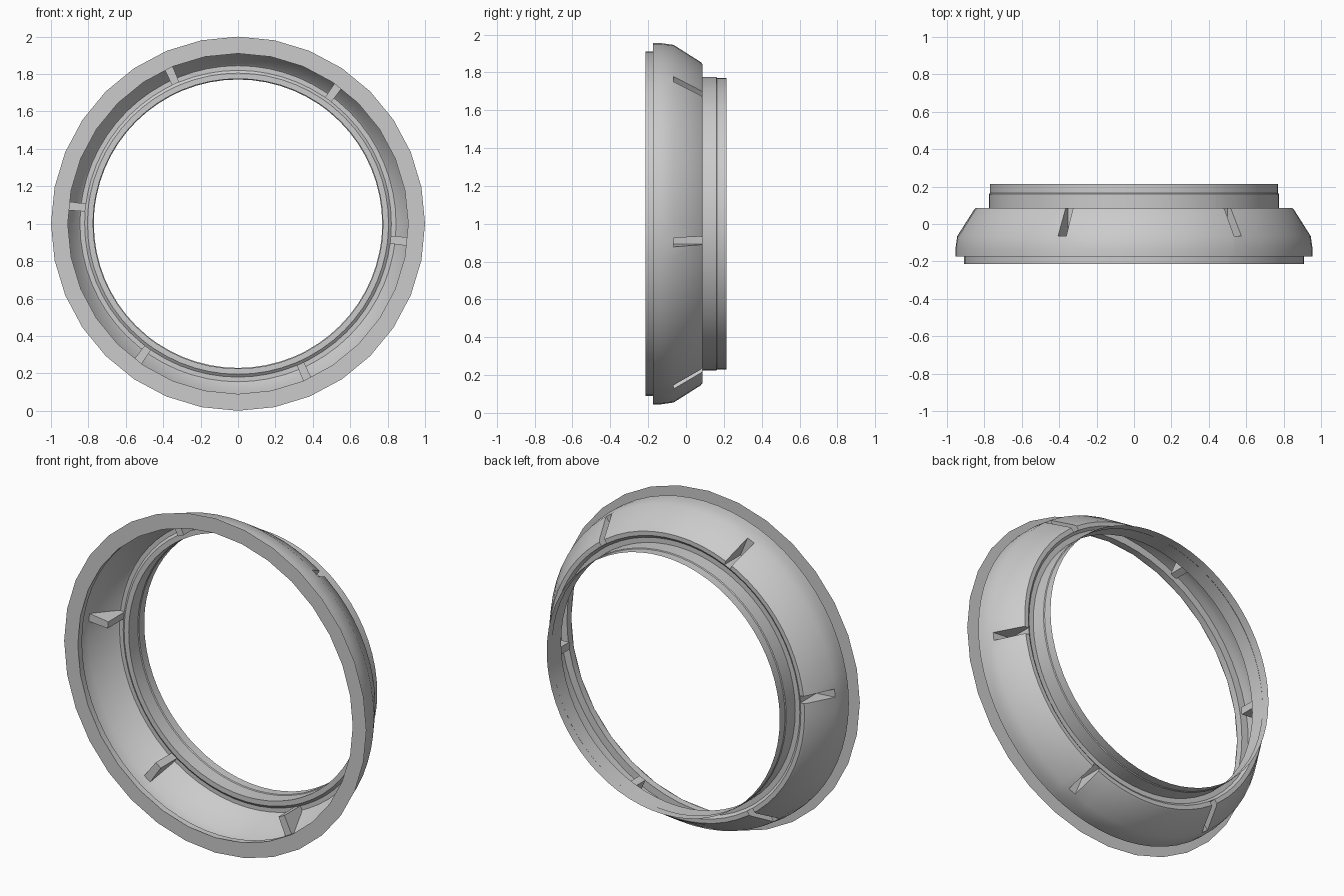
import bpy, bmesh
from math import cos, sin, radians

cube = bpy.data.objects.get("Cube")
if cube:
    bpy.data.objects.remove(cube)

grey = bpy.data.materials.new("light grey")
grey.use_nodes = True
grey.diffuse_color = (0.6, 0.6, 0.6, 1)
grey.node_tree.nodes["Principled BSDF"].inputs["Base Color"].default_value = (0.6, 0.6, 0.6, 1)


def point(bm, angle, radius, y):
    a = radians(angle)
    return bm.verts.new((radius * cos(a), y, 1 + radius * sin(a)))


def sweep(bm, profile, a, b):
    """Strip of the turned profile (radius, y) between two angles."""
    rows = [[point(bm, t, r, y) for r, y in profile] for t in (a, b)]
    for j in range(len(profile) - 1):
        bm.faces.new((rows[0][j], rows[0][j + 1], rows[1][j + 1], rows[1][j]))


def finish(bm, name):
    bmesh.ops.remove_doubles(bm, verts=bm.verts, dist=0.0005)
    mesh = bpy.data.meshes.new(name)
    bm.to_mesh(mesh)
    bm.free()
    obj = bpy.data.objects.new(name, mesh)
    bpy.context.collection.objects.link(obj)
    mesh.materials.append(grey)
    bpy.ops.object.select_all(action='DESELECT')
    obj.select_set(True)
    bpy.context.view_layer.objects.active = obj
    bpy.ops.object.shade_smooth_by_angle(angle=radians(30))


# Profiles of the thin shell, front to back
rim = [(0.91, -0.215), (0.91, -0.175), (0.955, -0.175), (0.955, -0.135), (0.945, -0.065)]
cone = [(0.945, -0.065), (0.855, 0.077), (0.845, 0.086), (0.82, 0.086)]
notch = [(0.945, -0.065), (0.82, -0.065), (0.82, 0.086)]
neck = [(0.82, 0.086), (0.805, 0.074), (0.775, 0.074), (0.775, 0.16), (0.771, 0.165), (0.771, 0.215)]

# Shell: round body with six notches in its sloping shoulder
HALF = 1.45
centres = [54 + 60 * k for k in range(6)]
edges = [c + s * HALF for c in centres for s in (-1, 1)]
regular = [k * 360 / 64 for k in range(64)]
angles = sorted([e % 360 for e in edges]
                + [a for a in regular
                   if all(abs((a - c + 180) % 360 - 180) > HALF + 0.3 for c in centres)])
bm = bmesh.new()
for a, b in zip(angles, angles[1:] + [angles[0] + 360]):
    middle = (a + b) / 2
    in_notch = any(abs((middle - c + 180) % 360 - 180) < HALF for c in centres)
    sweep(bm, rim, a, b)
    sweep(bm, notch if in_notch else cone, a, b)
    sweep(bm, neck, a, b)

# Triangular side walls of the notches
for c in centres:
    for side in (-1, 1):
        outline = cone + [notch[1]]
        wall = [point(bm, c + side * HALF, r, y) for r, y in outline]
        bm.faces.new(wall if side < 0 else wall[::-1])
finish(bm, "ring_shell")

# Flat front flange, a single thin sheet
bm = bmesh.new()
for k in range(32):
    sweep(bm, [(0.91, -0.215), (1.0, -0.215)], k * 11.25, (k + 1) * 11.25)
finish(bm, "front_flange")
